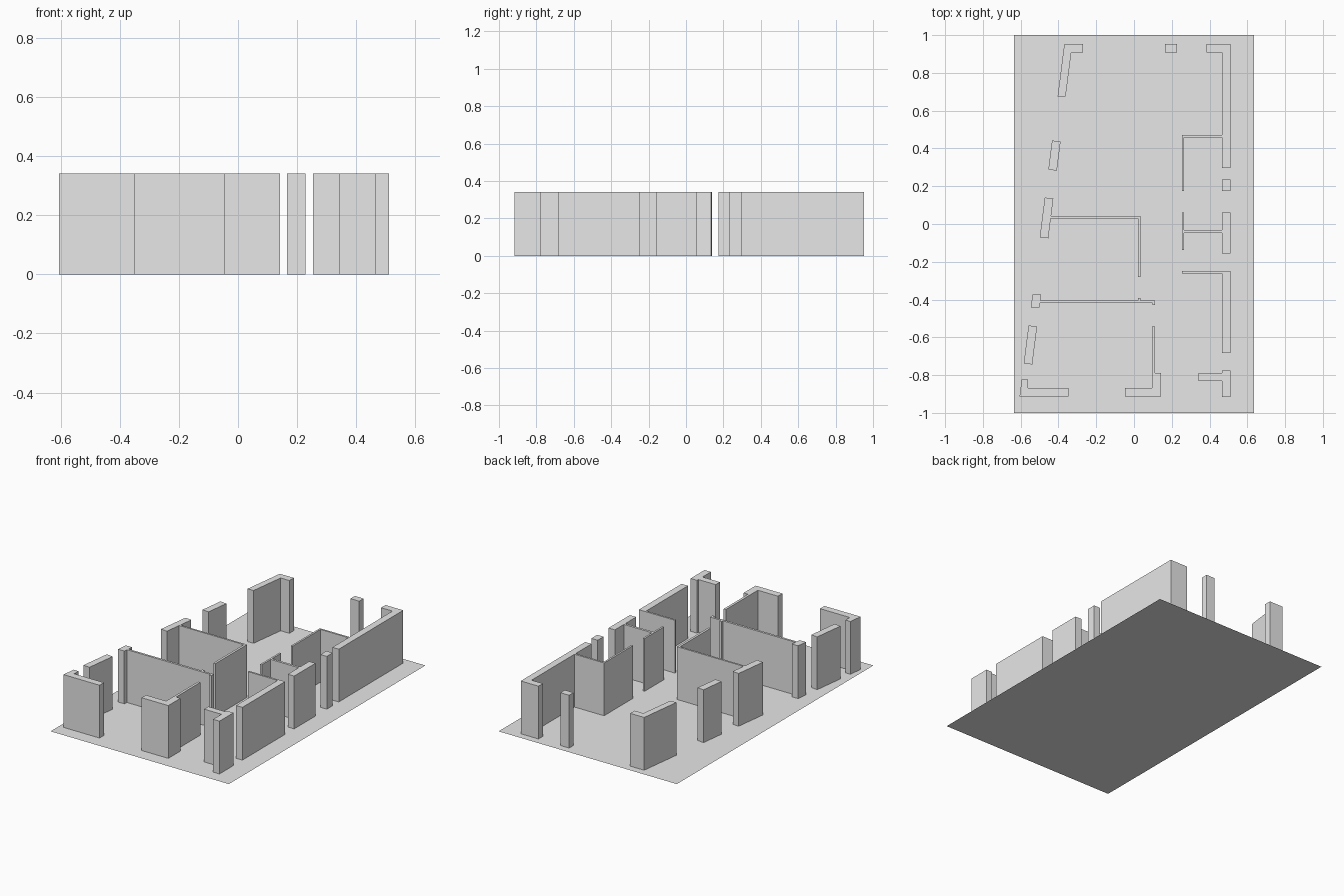
import bpy
import bmesh

if "Cube" in bpy.data.objects:
    bpy.data.objects.remove(bpy.data.objects["Cube"], do_unlink=True)

HEIGHT = 0.34                  # height of every wall
THICK = 0.045                  # outer wall thickness
THIN = 0.012                   # partition thickness
EAST, BACK, FRONT = 0.51, 0.953, -0.912   # outer faces of the building
EAST_IN, BACK_IN, FRONT_IN = EAST - THICK, BACK - THICK, FRONT + THICK
CLOSET = 0.254                 # face of the small rooms along the east side
SLOPE = 0.127                  # lean of the slanted west facade

grey = bpy.data.materials.new("plain grey")
grey.use_nodes = True
grey.diffuse_color = (0.8, 0.8, 0.8, 1)
grey.node_tree.nodes["Principled BSDF"].inputs["Base Color"].default_value = grey.diffuse_color


def finish(name, bm):
    """Turn a bmesh into a named grey object."""
    mesh = bpy.data.meshes.new(name)
    bm.to_mesh(mesh)
    bm.free()
    mesh.materials.append(grey)
    part = bpy.data.objects.new(name, mesh)
    bpy.context.collection.objects.link(part)
    return part


def wall(name, outline):
    """Raise a plan outline to wall height, leaving it open where it meets the floor."""
    bm = bmesh.new()
    low = [bm.verts.new((x, y, 0)) for x, y in outline]
    high = [bm.verts.new((x, y, HEIGHT)) for x, y in outline]
    base = bm.faces.new(low)
    bm.faces.new(high)
    for i in range(len(low)):
        bm.faces.new((low[i - 1], low[i], high[i], high[i - 1]))
    bmesh.ops.recalc_face_normals(bm, faces=bm.faces)
    bm.faces.remove(base)
    return finish(name, bm)


def block(name, left, right, front, back):
    """Straight wall or pier with a rectangular plan."""
    return wall(name, [(left, front), (right, front), (right, back), (left, back)])


def facade_x(y):
    """Outer face of the slanted west facade."""
    return -0.49 + SLOPE * y


def slanted_pier(name, front, back, tilt=SLOPE * THICK):
    """Pier that follows the west facade, with ends square to it."""
    wall(name, [(facade_x(front), front), (facade_x(front) + THICK, front - tilt),
                (facade_x(back) + THICK, back - tilt), (facade_x(back), back)])


# Floor sheet
bm = bmesh.new()
bm.faces.new([bm.verts.new((x, y, 0)) for x, y in
              ((-0.635, -1), (0.635, -1), (0.635, 1), (-0.635, 1))])
finish("floor", bm)

# Slanted west facade
wall("back_left_corner", [(facade_x(BACK), BACK), (-0.27, BACK), (-0.27, BACK_IN),
                          (-0.332, BACK_IN), (-0.362, 0.675), (facade_x(0.675), 0.675)])
slanted_pier("west_pier_back", 0.288, 0.442)
slanted_pier("west_pier_middle", -0.07, 0.14)
slanted_pier("west_pier_small", -0.442, -0.373, tilt=0)
slanted_pier("west_pier_front", -0.738, -0.537)
wall("front_left_corner", [(facade_x(FRONT), FRONT), (-0.348, FRONT), (-0.348, FRONT_IN),
                           (-0.56, FRONT_IN), (-0.56, -0.823), (facade_x(-0.823), -0.823)])

# Back and east outer walls
block("back_pier", 0.165, 0.228, BACK_IN, BACK)
wall("back_right_corner", [(0.384, BACK), (EAST, BACK), (EAST, 0.297), (EAST_IN, 0.297),
                           (EAST_IN, BACK_IN), (0.384, BACK_IN)])
block("east_pier_small", EAST_IN, EAST, 0.175, 0.235)
block("east_pier_middle", EAST_IN, EAST, -0.157, 0.06)
wall("east_wall_front", [(CLOSET, -0.249), (EAST, -0.249), (EAST, -0.684), (EAST_IN, -0.684),
                         (EAST_IN, -0.249 - THIN), (CLOSET, -0.249 - THIN)])
wall("front_right_corner", [(EAST_IN, -0.775), (EAST, -0.775), (EAST, -0.917), (EAST_IN, -0.917),
                            (EAST_IN, -0.832), (0.341, -0.832), (0.341, -0.789),
                            (EAST_IN, -0.789)])

# Front wall with its entrance partition
wall("entrance_wall", [(0.095, -0.542), (0.111, -0.542), (0.111, -0.789), (0.142, -0.789),
                       (0.142, FRONT), (-0.048, FRONT), (-0.048, FRONT_IN),
                       (0.095, FRONT_IN)])

# Thin partitions of the east rooms
wall("closet_partition_back", [(CLOSET, 0.471), (EAST_IN, 0.471), (EAST_IN, 0.471 - THIN),
                               (CLOSET + THIN, 0.471 - THIN), (CLOSET + THIN, 0.175),
                               (CLOSET, 0.175)])
block("closet_partition_end", CLOSET, CLOSET + THIN, -0.138, 0.06)
block("closet_partition_cross", CLOSET + THIN, EAST_IN, -0.047, -0.032)

# Thin partitions of the west rooms
wall("west_room_partition", [(facade_x(0.042) + THICK, 0.042), (0.035, 0.042), (0.035, -0.28),
                             (0.02, -0.28), (0.02, 0.03), (facade_x(0.03) + THICK, 0.03)])
wall("hall_partition", [(-0.497, -0.404), (0.02, -0.404), (0.02, -0.391), (0.035, -0.391),
                        (0.035, -0.404), (0.111, -0.404), (0.111, -0.43), (0.099, -0.43),
                        (0.099, -0.418), (-0.497, -0.418)])
